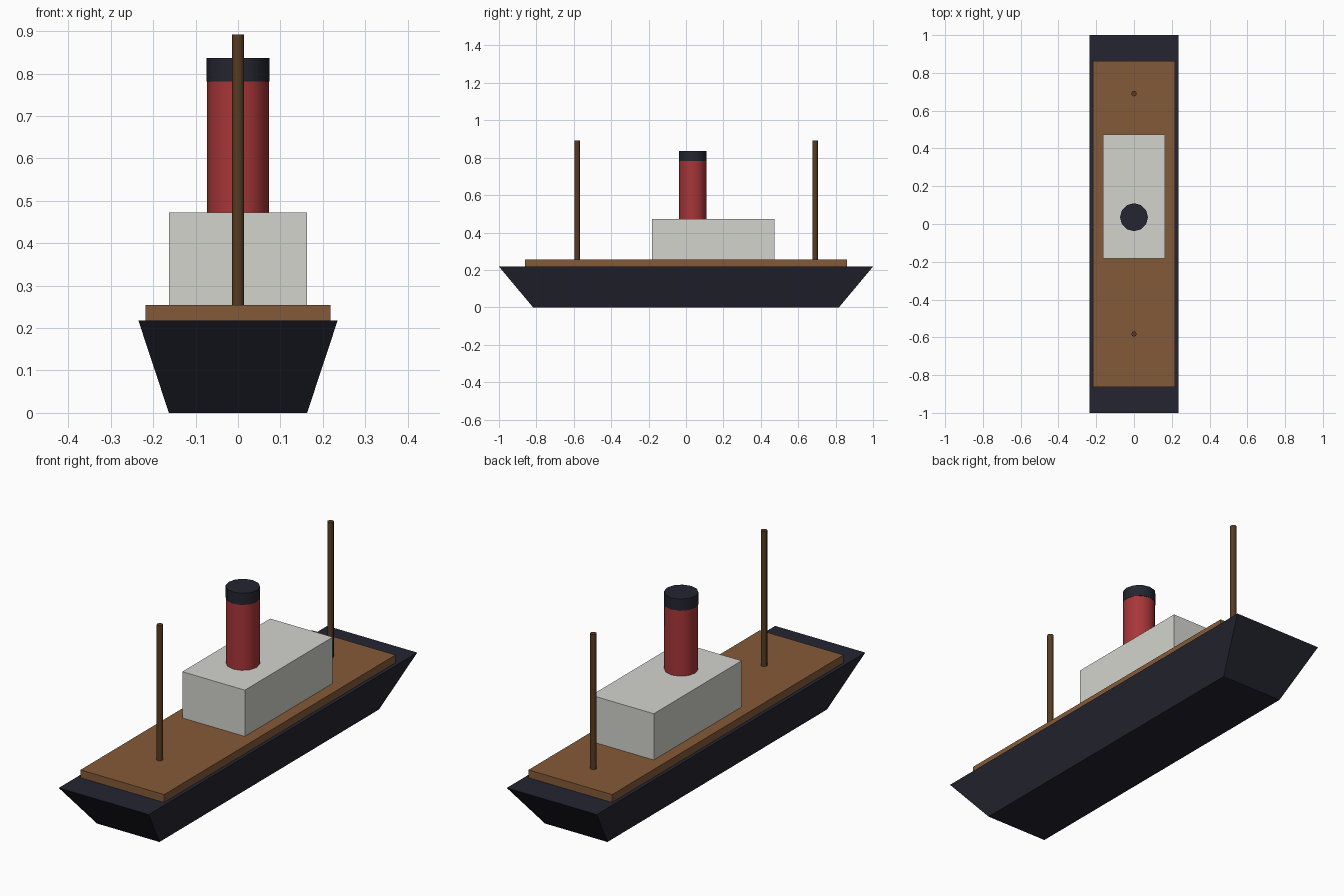
import bpy, bmesh, math

if "Cube" in bpy.data.objects:
    bpy.data.objects.remove(bpy.data.objects["Cube"])


def material(name, rgb):
    """Flat colour from 0-255 display values."""
    m = bpy.data.materials.new(name)
    lin = [((c / 255 + 0.055) / 1.055) ** 2.4 if c > 10 else c / 255 / 12.92 for c in rgb]
    m.diffuse_color = (*lin, 1)
    m.use_nodes = True
    m.node_tree.nodes["Principled BSDF"].inputs["Base Color"].default_value = m.diffuse_color
    return m


NAVY = material("navy black", (36, 37, 48))
BROWN = material("deck brown", (132, 90, 56))
WHITE = material("off white", (212, 212, 206))
RED = material("funnel red", (168, 54, 56))
DARK = material("mast brown", (88, 60, 34))


def finish(name, bm, mat):
    bmesh.ops.recalc_face_normals(bm, faces=bm.faces)
    me = bpy.data.meshes.new(name)
    bm.to_mesh(me)
    bm.free()
    me.materials.append(mat)
    ob = bpy.data.objects.new(name, me)
    bpy.context.collection.objects.link(ob)
    return ob


def block(name, mat, hx, hy, z0, z1, y=0.0, base=None):
    """Box with half sizes hx, hy; base gives other half sizes at the bottom."""
    bm = bmesh.new()
    bmesh.ops.create_cube(bm, size=2)
    for v in bm.verts:
        sx, sy = base if base and v.co.z < 0 else (hx, hy)
        v.co = (v.co.x * sx, v.co.y * sy + y, z0 if v.co.z < 0 else z1)
    return finish(name, bm, mat)


def post(name, mat, r, z0, z1, y, sides):
    """Upright cylinder with smooth sides and flat ends."""
    bm = bmesh.new()
    bmesh.ops.create_cone(bm, cap_ends=True, segments=sides, radius1=r, radius2=r, depth=z1 - z0)
    bmesh.ops.translate(bm, verts=bm.verts, vec=(0, y, (z0 + z1) / 2))
    ob = finish(name, bm, mat)
    bpy.ops.object.select_all(action='DESELECT')
    ob.select_set(True)
    bpy.context.view_layer.objects.active = ob
    bpy.ops.object.shade_smooth_by_angle(angle=math.radians(50))
    return ob


# Hull flaring upward, with the deck and cabin stacked on it
block("hull", NAVY, 0.235, 1.0, 0, 0.218, base=(0.163, 0.818))
block("deck", BROWN, 0.218, 0.862, 0.218, 0.255)
block("cabin", WHITE, 0.163, 0.3275, 0.255, 0.473, y=0.1455)

# Funnel with a dark band at the top
post("funnel", RED, 0.0727, 0.473, 0.79, 0.036, 12)
post("funnel_cap", NAVY, 0.074, 0.782, 0.837, 0.036, 12)

# Masts fore and aft
for name, y in (("front_mast", -0.582), ("rear_mast", 0.69)):
    post(name, DARK, 0.0145, 0.255, 0.892, y, 8)
